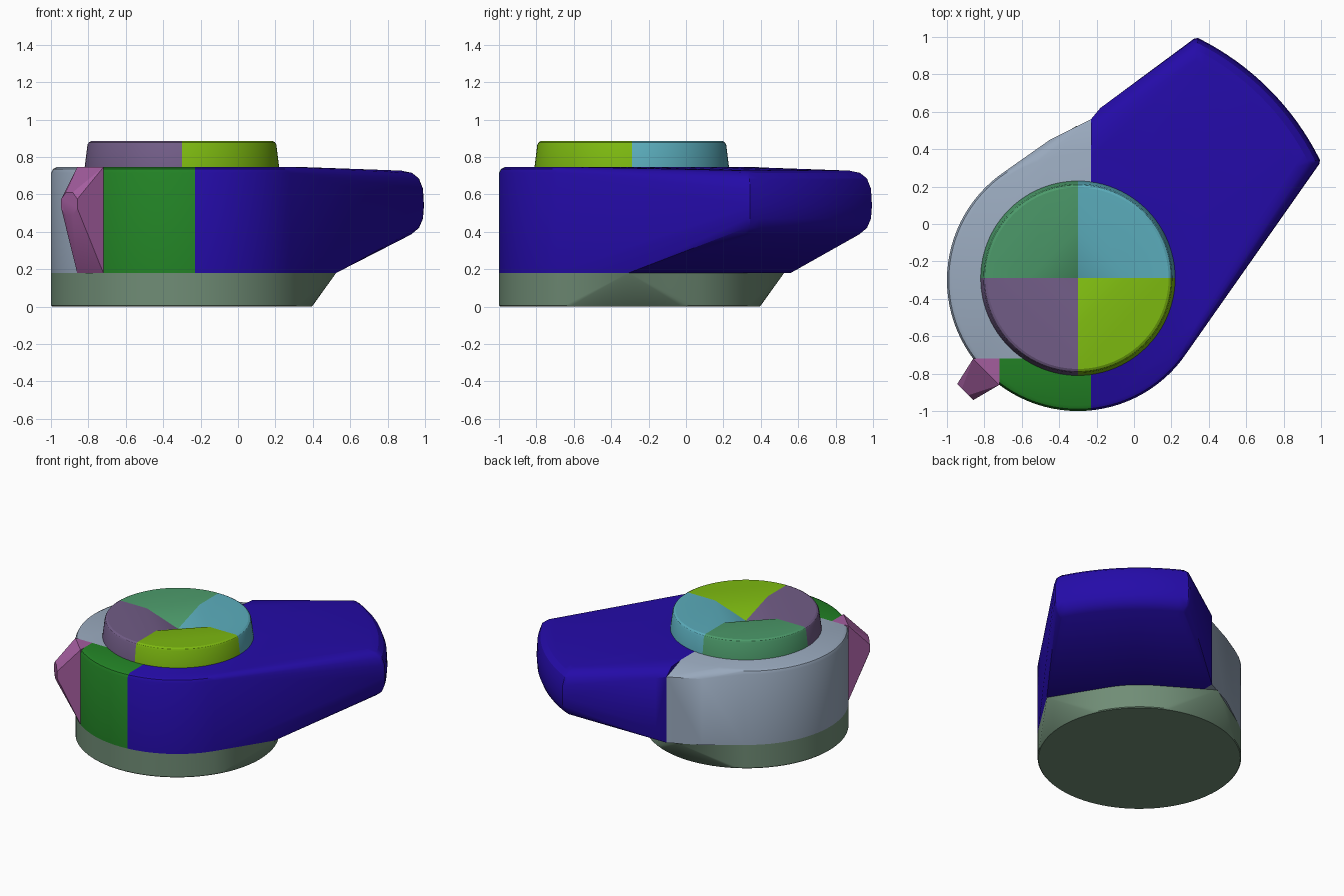
import bpy, bmesh, math
from mathutils import Vector

if "Cube" in bpy.data.objects:
    bpy.data.objects.remove(bpy.data.objects["Cube"])

CX, CY, R = -0.3, -0.3, 0.7          # turret axis and radius
Z0, Z1 = 0.18, 0.745                 # body floor and top
CUT_X, CUT_Y, NOSE_X = -0.23, -0.72, -0.72
EDGE = [(R, Z0), (R, 0.715), (R - 0.01, 0.735), (R - 0.03, Z1)]   # body wall profile


def material(name, rgb):
    def linear(c):
        c /= 255
        return c / 12.92 if c < 0.04 else ((c + 0.055) / 1.055) ** 2.4
    m = bpy.data.materials.new(name)
    m.use_nodes = True
    col = [linear(c) for c in rgb] + [1]
    m.diffuse_color = col
    m.node_tree.nodes["Principled BSDF"].inputs["Base Color"].default_value = col
    return m


def hull(name, points, mat):
    """Solid convex part wrapped around the points."""
    bm = bmesh.new()
    for p in points:
        bm.verts.new(p)
    bmesh.ops.remove_doubles(bm, verts=bm.verts[:], dist=0.0005)
    res = bmesh.ops.convex_hull(bm, input=bm.verts[:])
    inner = [g for g in res["geom_interior"] if isinstance(g, bmesh.types.BMVert)]
    bmesh.ops.delete(bm, geom=inner, context="VERTS")
    bmesh.ops.dissolve_limit(bm, angle_limit=0.005, verts=bm.verts[:], edges=bm.edges[:])
    bmesh.ops.recalc_face_normals(bm, faces=bm.faces[:])
    mesh = bpy.data.meshes.new(name)
    bm.to_mesh(mesh)
    bm.free()
    mesh.materials.append(mat)
    ob = bpy.data.objects.new(name, mesh)
    bpy.context.collection.objects.link(ob)
    bpy.ops.object.select_all(action="DESELECT")
    ob.select_set(True)
    bpy.context.view_layer.objects.active = ob
    bpy.ops.object.shade_smooth_by_angle(angle=math.radians(28))
    return ob


def polar(r, deg, z):
    a = math.radians(deg)
    return Vector((CX + r * math.cos(a), CY + r * math.sin(a), z))


def ring(r, z, n=96):
    return [polar(r, 360 * i / n, z) for i in range(n)]


def wall(x0, x1, y0, y1):
    """Points of the round body wall inside a box, with exact ends on its sides."""
    pts = []
    for r, z in EDGE:
        row = ring(r, z)
        for s in (-1, 1):
            for x in (x0, x1):
                if abs(x - CX) < r:
                    row.append(Vector((x, CY + s * math.sqrt(r * r - (x - CX) ** 2), z)))
            for y in (y0, y1):
                if abs(y - CY) < r:
                    row.append(Vector((CX + s * math.sqrt(r * r - (y - CY) ** 2), y, z)))
        e = 1e-5
        pts += [p for p in row if x0 - e <= p.x <= x1 + e and y0 - e <= p.y <= y1 + e]
    return pts


def post(x, y, z0=Z0, z1=Z1):
    return [Vector((x, y, z0)), Vector((x, y, z1))]


blue = material("deep blue", (36, 11, 168))
sage = material("sage green", (112, 141, 118))
steel = material("steel grey", (152, 168, 188))
forest = material("forest green", (34, 130, 37))
orchid = material("orchid", (163, 93, 158))
quarters = {
    "cap_back_left": (0, material("sky cyan", (91, 173, 188))),
    "cap_back_right": (90, material("sea green", (76, 154, 106))),
    "cap_front_right": (180, material("dusty purple", (113, 92, 134))),
    "cap_front_left": (270, material("lime", (124, 184, 16))),
}

# Base: round foot that flares to the arm's two lower corners
corners = [polar(0.825, 45 + s * 45.5, Z0) for s in (-1, 1)]
hull("base", ring(R - 0.006, 0) + ring(R, 0.006) + ring(R, Z0) + corners, sage)

# Arm: one side of the round body, swept out to a rounded end
end_profile = [(1.33, 0.727), (1.385, 0.715), (1.42, 0.685), (1.44, 0.63),
               (1.445, 0.54), (1.44, 0.47), (1.42, 0.42), (1.38, 0.385)]
arm = wall(CUT_X, 1, -1, 1) + [corners[0]]
for r, z in end_profile:
    tuck = (1.445 - r) * 16
    half = 18.6 - tuck
    arm += [polar(r, 45 + half * i / 8, z) for i in range(-8, 9)]
    for s in (-1, 1):
        arm += [polar(r - 0.012, 45 + s * (half + 0.7), z),
                polar(r - 0.04, 45 + s * (half + 1.1), z)]
arm += post(CUT_X, 0.56, Z0, 0.68) + post(CUT_X + 0.05, 0.62, 0.3, 0.68)
arm += post(CUT_X, 0.5, Z0, 0.735)
hull("arm", arm, blue)

# Back side panel with its shoulder towards the arm
panel = wall(-1, CUT_X, CUT_Y, 1) + post(CUT_X, CUT_Y)
panel += post(CUT_X, 0.56, Z0, 0.68) + post(-0.45, 0.45, Z0, 0.68) + post(CUT_X, 0.39)
hull("side_panel", panel, steel)

# Front panel
front = wall(NOSE_X, CUT_X, -1, CUT_Y) + post(NOSE_X, CUT_Y) + post(CUT_X, CUT_Y)
hull("front_panel", front, forest)

# Pointed nose with a small octagonal tip
nose = post(NOSE_X, CUT_Y) + post(-0.86, CUT_Y) + post(NOSE_X, -0.86)
for i in range(8):
    a = math.radians(45 * i + 22.5)
    side = 0.066 * math.cos(a) * math.sqrt(0.5)
    nose.append(Vector((-0.902 - side, -0.898 + side, 0.55 + 0.066 * math.sin(a))))
hull("nose", nose, orchid)

# Cap: four quarters around a shallow square pit
cap_profile = [(0.52, Z1), (0.505, 0.865), (0.498, 0.878), (0.485, 0.885)]
for name, (start, mat) in quarters.items():
    pts = [polar(r, start + 90 * i / 24, z) for r, z in cap_profile for i in range(25)]
    pts += post(CX, CY, Z1, 0.8)
    pts += [polar(0.26, start + d, 0.885) for d in (0, 90)]
    ob = hull(name, pts, mat)
    ob.location.y = 0.01
